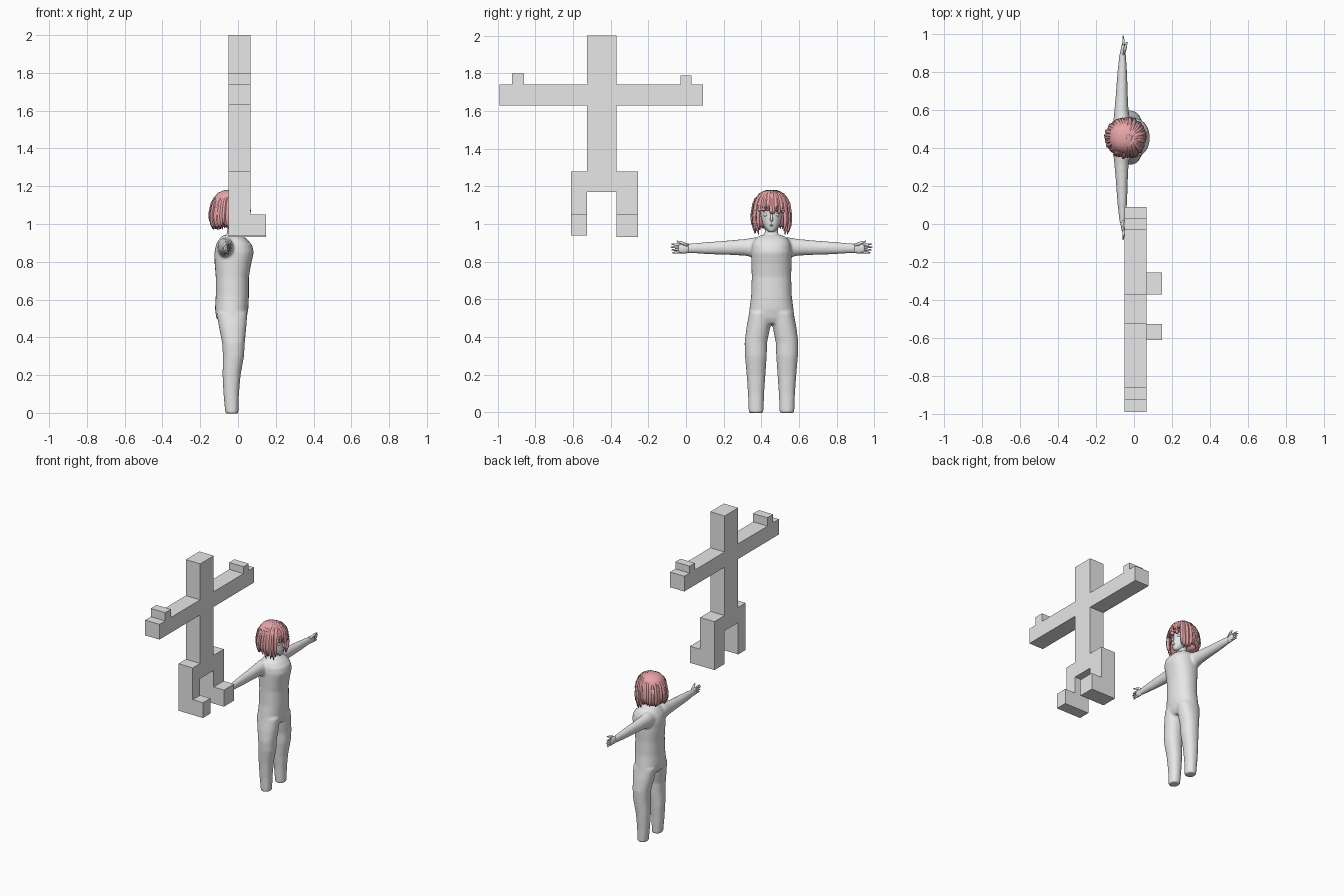
import bpy, bmesh, math, random
from mathutils import Vector

random.seed(4)
if "Cube" in bpy.data.objects:
    bpy.data.objects.remove(bpy.data.objects["Cube"])

YC = 0.454  # centre line of the standing figure


def material(name, rgb):
    m = bpy.data.materials.new(name)
    m.use_nodes = True
    m.diffuse_color = (*rgb, 1)
    m.node_tree.nodes["Principled BSDF"].inputs["Base Color"].default_value = (*rgb, 1)
    return m


GREY = material("plain grey", (0.8, 0.8, 0.8))
PINK = material("hair pink", (0.86, 0.4, 0.42))


def finish(bm, name, mat, smooth=True):
    bmesh.ops.recalc_face_normals(bm, faces=bm.faces)
    me = bpy.data.meshes.new(name)
    bm.to_mesh(me)
    bm.free()
    me.materials.append(mat)
    for p in me.polygons:
        p.use_smooth = smooth
    ob = bpy.data.objects.new(name, me)
    bpy.context.collection.objects.link(ob)
    return ob


def skin(bm, rings):
    """Bridge rings of points and cap both ends."""
    loops = [[bm.verts.new(p) for p in ring] for ring in rings]
    n = len(loops[0])
    for a, b in zip(loops, loops[1:]):
        for i in range(n):
            j = (i + 1) % n
            bm.faces.new((a[i], a[j], b[j], b[i]))
    bm.faces.new(loops[0][::-1])
    bm.faces.new(loops[-1])


def oval(cx, cy, rx, ry, n=24, power=0.9):
    for i in range(n):
        c, s = math.cos(math.tau * i / n), math.sin(math.tau * i / n)
        yield (cx + rx * math.copysign(abs(c) ** power, c),
               cy + ry * math.copysign(abs(s) ** power, s))


def upright(bm, rows):
    """Rows of z, back x, front x, centre y, half width."""
    skin(bm, [[(x, y, z) for x, y in oval((b + f) / 2, yc, (f - b) / 2, hw)]
              for z, b, f, yc, hw in rows])


def sideways(bm, s, rows):
    """Rows of distance from the centre line, x, z, x radius, z radius."""
    skin(bm, [[(x, YC + s * d, z) for x, z in oval(cx, cz, rx, rz, 16, 1)]
              for d, cx, cz, rx, rz in rows])


def tube(bm, points, radii, sides=7):
    pts = [Vector(p) for p in points]
    rings = []
    for i, p in enumerate(pts):
        t = (pts[min(i + 1, len(pts) - 1)] - pts[max(i - 1, 0)]).normalized()
        ref = Vector((0.31, 0.13, 0.94)) if abs(t.z) < 0.75 else Vector((0.8, 0.6, 0))
        u = t.cross(ref).normalized()
        v = t.cross(u)
        rings.append([p + radii[i] * (u * math.cos(math.tau * k / sides)
                                      + v * math.sin(math.tau * k / sides))
                      for k in range(sides)])
    skin(bm, rings)


def box(name, x, y, z):
    bm = bmesh.new()
    skin(bm, [[(x[0], y[0], h), (x[1], y[0], h), (x[1], y[1], h), (x[0], y[1], h)] for h in z])
    finish(bm, name, GREY, False)


# Block figure hanging in front of the standing one
DEPTH = (-0.05, 0.065)
box("block_trunk", DEPTH, (-0.525, -0.37), (1.28, 2.0))
box("block_hips", DEPTH, (-0.61, -0.255), (1.17, 1.28))
for side, arm, nub, nub_top, leg, sole in (
        ("right", (-0.99, -0.525), (-0.925, -0.86), 1.8, (-0.61, -0.525), 0.94),
        ("left", (-0.37, 0.09), (-0.03, 0.03), 1.79, (-0.37, -0.255), 0.93)):
    box("block_arm_" + side, DEPTH, arm, (1.63, 1.74))
    box("block_hand_" + side, DEPTH, nub, (1.74, nub_top))
    box("block_leg_" + side, DEPTH, leg, (sole, 1.17))
    box("block_foot_" + side, (DEPTH[1], 0.147), leg, (sole, 1.05))

# Body: torso, neck, legs and arms fused into one smooth skin
bm = bmesh.new()
upright(bm, [(0.47, -0.08, 0.03, YC, 0.10), (0.50, -0.115, 0.045, YC, 0.123),
             (0.55, -0.122, 0.055, YC, 0.117), (0.62, -0.118, 0.058, YC, 0.108),
             (0.72, -0.118, 0.058, YC, 0.105), (0.79, -0.124, 0.07, YC, 0.107),
             (0.85, -0.125, 0.084, YC, 0.108), (0.89, -0.117, 0.075, YC, 0.103),
             (0.92, -0.10, 0.048, YC, 0.09), (0.94, -0.08, 0.02, YC, 0.06)])
upright(bm, [(0.90, -0.08, 0.02, YC, 0.045), (0.95, -0.058, 0.008, YC, 0.036),
             (1.04, -0.055, 0.005, YC, 0.033)])
for s in (-1, 1):
    upright(bm, [(-0.004, -0.067, 0.002, YC + s * 0.082, 0.039),
                 (0.1, -0.077, 0.005, YC + s * 0.082, 0.043),
                 (0.2, -0.082, 0.014, YC + s * 0.082, 0.05),
                 (0.3, -0.08, 0.032, YC + s * 0.083, 0.058),
                 (0.37, -0.084, 0.036, YC + s * 0.083, 0.06),
                 (0.45, -0.1, 0.044, YC + s * 0.07, 0.063),
                 (0.53, -0.114, 0.05, YC + s * 0.058, 0.06)])
    sideways(bm, s, [(0.04, -0.065, 0.87, 0.045, 0.055), (0.09, -0.065, 0.875, 0.044, 0.055),
                     (0.14, -0.066, 0.876, 0.038, 0.045), (0.24, -0.064, 0.874, 0.031, 0.038),
                     (0.34, -0.062, 0.872, 0.026, 0.033), (0.43, -0.06, 0.871, 0.018, 0.026),
                     (0.45, -0.06, 0.871, 0.016, 0.026)])
body = finish(bm, "body", GREY)
fuse = body.modifiers.new("fuse", "REMESH")
fuse.mode = "VOXEL"
fuse.voxel_size = 0.007
fuse.use_smooth_shade = True
relax = body.modifiers.new("relax", "SMOOTH")
relax.factor = 0.5
relax.iterations = 8

# Hands: flat palm, four spread fingers and a thumb
for s, side in ((-1, "right"), (1, "left")):
    bm = bmesh.new()
    sideways(bm, s, [(0.43, -0.06, 0.871, 0.015, 0.023), (0.455, -0.058, 0.871, 0.013, 0.027),
                     (0.485, -0.056, 0.87, 0.01, 0.027), (0.495, -0.055, 0.87, 0.006, 0.022)])
    for k in range(4):
        off = 1.5 - k
        z, tip = 0.87 + off * 0.012, 0.537 - 0.006 * abs(off - 0.5)
        tube(bm, [(-0.056, YC + s * 0.475, z), (-0.055, YC + s * 0.51, z + off * 0.002),
                  (-0.058, YC + s * tip, z + off * 0.003)], [0.007, 0.006, 0.003])
    tube(bm, [(-0.055, YC + s * 0.445, 0.885), (-0.045, YC + s * 0.475, 0.9),
              (-0.038, YC + s * 0.502, 0.908)], [0.01, 0.008, 0.004])
    finish(bm, "hand_" + side, GREY)

# Head with nose, lips and eyes
bm = bmesh.new()
upright(bm, [(0.957, -0.005, 0.03, YC, 0.012), (0.965, -0.02, 0.038, YC, 0.023),
             (0.985, -0.06, 0.042, YC, 0.039), (1.01, -0.09, 0.044, YC, 0.05),
             (1.04, -0.11, 0.043, YC, 0.057), (1.08, -0.122, 0.045, YC, 0.065),
             (1.12, -0.12, 0.04, YC, 0.066), (1.15, -0.1, 0.015, YC, 0.05),
             (1.168, -0.06, -0.02, YC, 0.02)])
finish(bm, "head", GREY)
bm = bmesh.new()
tube(bm, [(0.04, YC, 1.06), (0.049, YC, 1.03), (0.054, YC, 1.018), (0.04, YC, 1.01)],
     [0.004, 0.007, 0.008, 0.005])
finish(bm, "nose", GREY)
bm = bmesh.new()
for z in (0.99, 0.996):
    tube(bm, [(0.035, YC - 0.016, z), (0.044, YC, z), (0.035, YC + 0.016, z)],
         [0.002, 0.004, 0.002])
finish(bm, "lips", GREY)
for s, side in ((-1, "right"), (1, "left")):
    bm = bmesh.new()
    bmesh.ops.create_uvsphere(bm, u_segments=16, v_segments=10, radius=0.014)
    for v in bm.verts:
        v.co = Vector((0.027 + v.co.x * 0.8, YC + s * 0.028 + v.co.y, 1.05 + v.co.z * 0.8))
    finish(bm, "eye_" + side, GREY)

# Hair cap under the locks
HX = -0.042
bm = bmesh.new()
upright(bm, [(1.075, HX - 0.09, HX + 0.088, YC, 0.085), (1.11, HX - 0.092, HX + 0.09, YC, 0.087),
             (1.14, HX - 0.085, HX + 0.082, YC, 0.08), (1.165, HX - 0.065, HX + 0.06, YC, 0.06),
             (1.18, HX - 0.03, HX + 0.03, YC, 0.03)])
finish(bm, "hair_cap", PINK)
# Back hair filling down to the nape
bm = bmesh.new()
upright(bm, [(0.985, HX - 0.088, HX - 0.01, YC, 0.08), (1.03, HX - 0.095, HX, YC, 0.088),
             (1.1, HX - 0.09, HX, YC, 0.085)])
finish(bm, "back_hair", PINK)

# Locks fall from the crown; the fringe is short and the sides are long
bm = bmesh.new()
LOCKS = 56
for i in range(LOCKS):
    a = math.tau * (i + random.uniform(-0.2, 0.2)) / LOCKS
    front = math.cos(a)
    end = 1.06 if front > 0.72 else 0.95 if front > 0.1 else 0.975
    end += random.uniform(-0.008, 0.02)
    reach = 0.094 + random.uniform(-0.004, 0.004)
    path = []
    for k in range(6):
        phi = math.radians(8 + 82 * k / 5)
        path.append((reach * math.sin(phi), 1.08 + 0.098 * math.cos(phi)))
    for k in range(1, 5):
        f = k / 4
        tuck = 0.006 * math.sin(math.pi * f) - 0.004 * f * f
        path.append((reach + tuck, 1.08 + (end - 1.08) * f))
    pts = [(HX + 0.02 * (1 - r / reach) + r * math.cos(a) * 1.03, YC + r * math.sin(a), z)
           for r, z in path]
    tube(bm, pts, [0.004, 0.007, 0.009, 0.01, 0.01, 0.011, 0.011, 0.011, 0.009, 0.002], 6)
finish(bm, "hair_locks", PINK)
